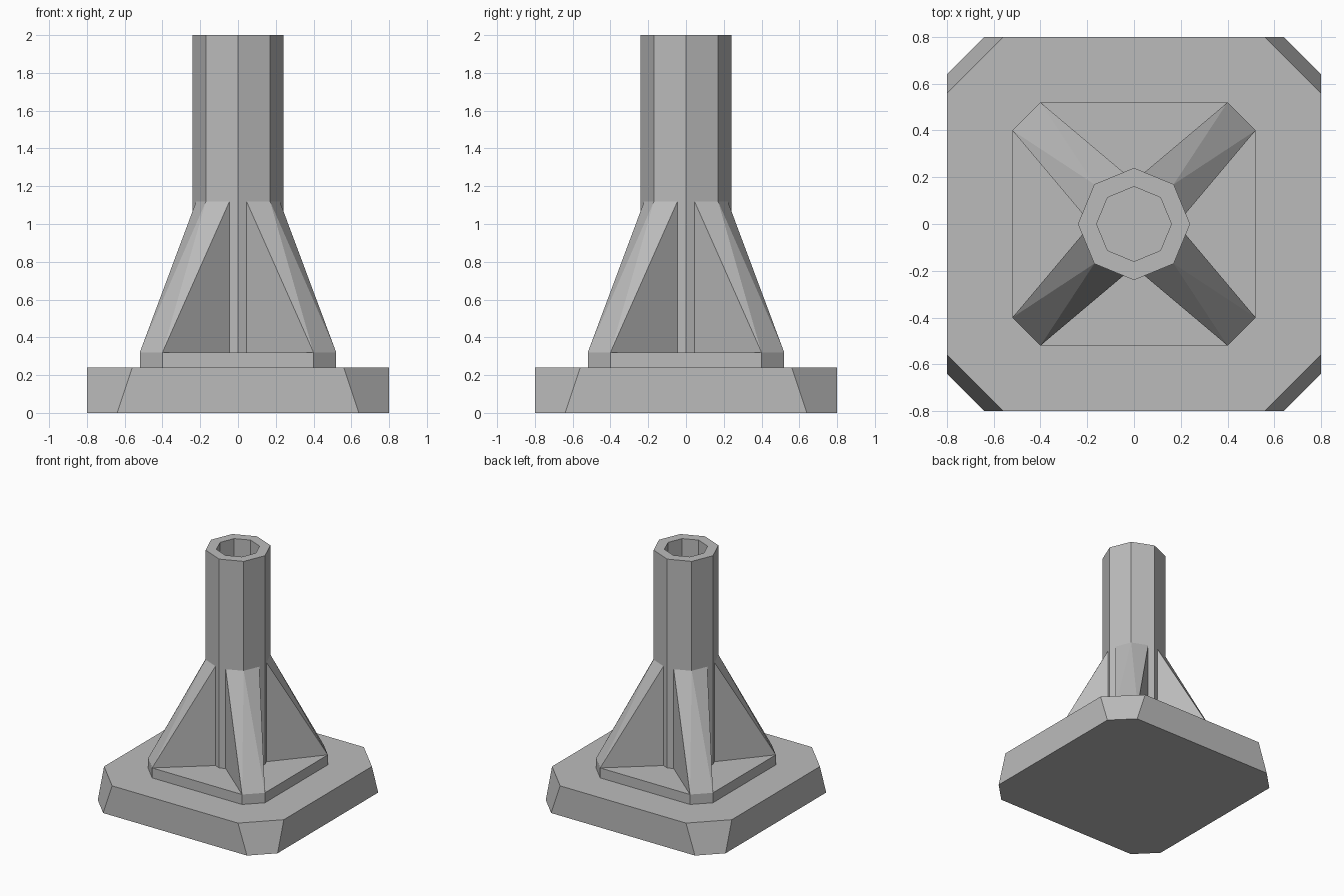
import bpy
import bmesh
import math
from mathutils import Matrix

cube = bpy.data.objects.get("Cube")
if cube:
    bpy.data.objects.remove(cube, do_unlink=True)

grey = bpy.data.materials.new("plain grey")
grey.use_nodes = True
colour = (0.5, 0.5, 0.5, 1)
grey.diffuse_color = colour
grey.node_tree.nodes["Principled BSDF"].inputs["Base Color"].default_value = colour


def finish(name, bm):
    bmesh.ops.recalc_face_normals(bm, faces=bm.faces)
    mesh = bpy.data.meshes.new(name)
    bm.to_mesh(mesh)
    bm.free()
    mesh.materials.append(grey)
    obj = bpy.data.objects.new(name, mesh)
    bpy.context.collection.objects.link(obj)
    return obj


def clipped_square(half, corner):
    """Square outline whose corners are cut off at the given distance."""
    a, b = half, corner
    return [(a, -b), (a, b), (b, a), (-b, a), (-a, b), (-a, -b), (-b, -a), (b, -a)]


def octagon(radius):
    return [(radius * math.cos(i * math.pi / 4), radius * math.sin(i * math.pi / 4))
            for i in range(8)]


def loft(name, sections):
    """Join (outline, height) sections with flat sides and cap both ends."""
    bm = bmesh.new()
    rings = [[bm.verts.new((x, y, z)) for x, y in outline] for outline, z in sections]
    for low, high in zip(rings, rings[1:]):
        for i in range(len(low)):
            j = (i + 1) % len(low)
            bm.faces.new((low[i], low[j], high[j], high[i]))
    bm.faces.new(rings[0])
    bm.faces.new(rings[-1])
    return finish(name, bm)


# Stepped foot: the corner cuts of the base lean inward towards the top
loft("base", [(clipped_square(0.8, 0.64), 0), (clipped_square(0.8, 0.56), 0.24)])
loft("collar", [(clipped_square(0.52, 0.4), 0.24), (clipped_square(0.52, 0.4), 0.32)])

# Eight-sided post with a socket in its top
loft("post", [(octagon(0.24), 0.32), (octagon(0.24), 2),
              (octagon(0.16), 2), (octagon(0.16), 1.76)])

# Four diagonal buttresses, wrapped around a corner of the post
edge = 0.24 * math.sqrt(0.5)
root = [(0.221, 0.045), (edge, edge), (0.045, 0.221)]
toe = [(0.52, 0.4), (0.4, 0.52)]
for turn, place in enumerate(("back_left", "back_right", "front_right", "front_left")):
    bm = bmesh.new()
    points = [(x, y, 0.32) for x, y in toe + root] + [(x, y, 1.12) for x, y in root]
    for point in points:
        bm.verts.new(point)
    bmesh.ops.convex_hull(bm, input=bm.verts)
    bmesh.ops.dissolve_limit(bm, angle_limit=0.01, verts=bm.verts, edges=bm.edges)
    bm.transform(Matrix.Rotation(turn * math.pi / 2, 4, "Z"))
    finish("buttress_" + place, bm)
